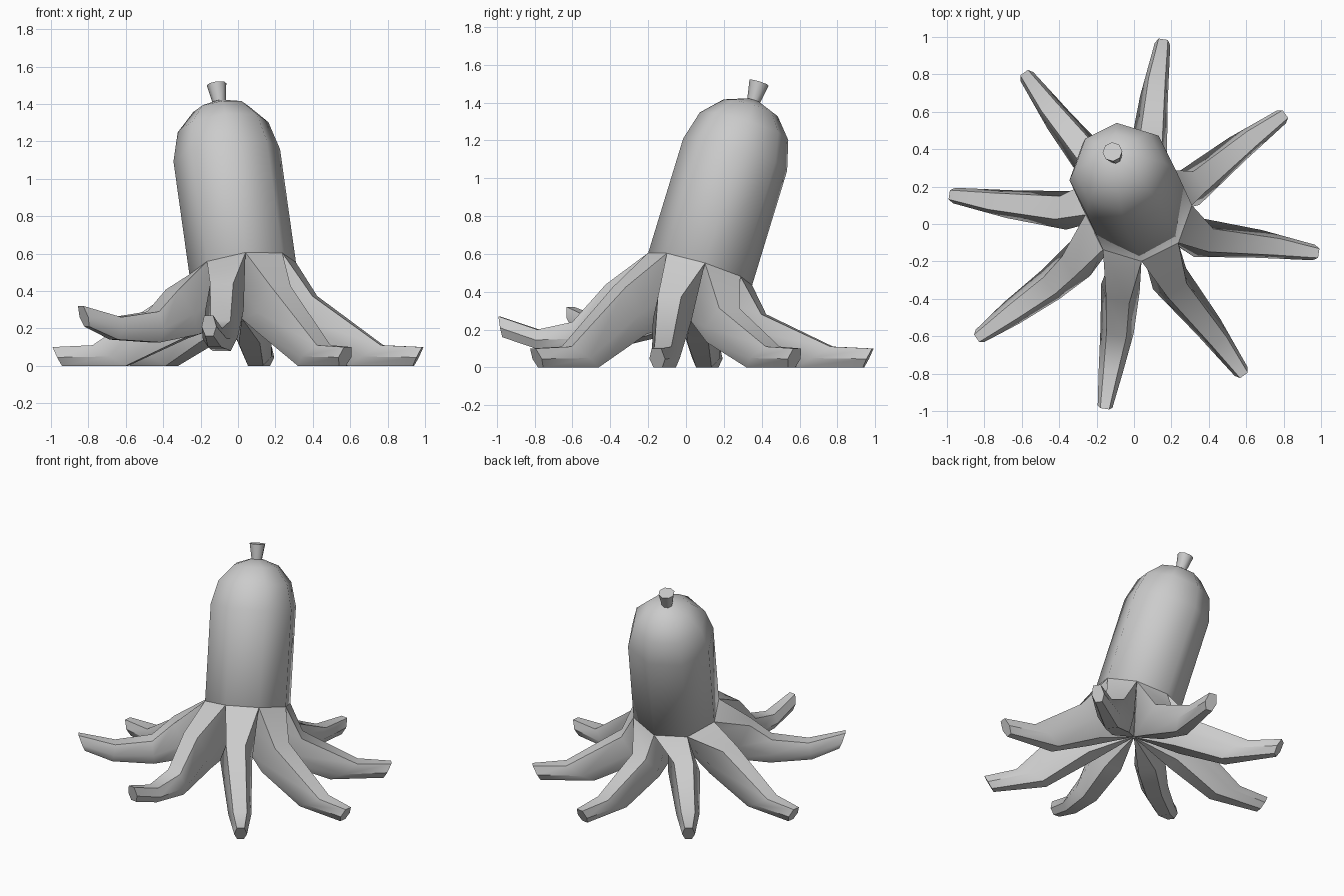
import bpy, bmesh
from math import sin, cos, radians
from mathutils import Vector as V

if "Cube" in bpy.data.objects:
    bpy.data.objects.remove(bpy.data.objects["Cube"])

# Leaning body axis and its perpendicular frame
AXIS = V((-0.14, 0.305, 1)).normalized()
U = (V((1, 0, 0)) - AXIS * AXIS.x).normalized()
W = AXIS.cross(U)
HUB = V((0.02, 0.02, 0.24))
BASE = V((0.025, 0.075, 0.52))


def ring(c, r, n=8, start=3):
    return [V(c) + r * (cos(radians(start + 360 * i / n)) * U + sin(radians(start + 360 * i / n)) * W)
            for i in range(n)]


def loft(name, rings):
    """Skin a list of equal-sized rings and cap both ends."""
    bm = bmesh.new()
    vs = [[bm.verts.new(p) for p in r] for r in rings]
    n = len(rings[0])
    for a, b in zip(vs, vs[1:]):
        for i in range(n):
            j = (i + 1) % n
            bm.faces.new((a[i], a[j], b[j], b[i]))
    bm.faces.new(vs[0][::-1])
    bm.faces.new(vs[-1])
    bmesh.ops.recalc_face_normals(bm, faces=bm.faces)
    me = bpy.data.meshes.new(name)
    bm.to_mesh(me)
    bm.free()
    ob = bpy.data.objects.new(name, me)
    bpy.context.collection.objects.link(ob)
    bpy.ops.object.select_all(action='DESELECT')
    ob.select_set(True)
    bpy.context.view_layer.objects.active = ob
    bpy.ops.object.shade_smooth_by_angle(angle=radians(48))
    return ob


# Body: underside cone, straight tube, rounded head
loft("body", [ring(HUB, 0.01), ring(BASE, 0.288), ring((-0.06, 0.26, 1.125), 0.288),
              ring((-0.08, 0.307, 1.275), 0.245), ring((-0.092, 0.342, 1.372), 0.15),
              ring((-0.098, 0.355, 1.41), 0.04)])

# Little flared knot on the head
loft("knot", [ring((-0.098, 0.352, 1.39), 0.032), ring((-0.115, 0.386, 1.505), 0.053)])

# Tentacles: stations are (top r, top z, bottom r, bottom z, half width)
SECTION = [(0.6, 1), (1, 0.45), (0.55, 0), (-0.55, 0), (-1, 0.45), (-0.6, 1)]
CORNERS = lambda deg: BASE + 0.288 * (cos(radians(deg)) * U + sin(radians(deg)) * W)
RAISED = {
    -144: [(0.56, 0.29, 0.55, 0.125, 0.09), (0.8, 0.26, 0.82, 0.14, 0.07), (1.04, 0.32, 1.0, 0.21, 0.04)],
    -99: [(0.6, 0.24, 0.56, 0.08, 0.09), (0.79, 0.2, 0.8, 0.1, 0.065), (1.0, 0.27, 0.98, 0.16, 0.04)],
}
GROUNDED = [(0.78, 0.11, 0.6, 0.0, 0.075), (1.0, 0.1, 0.95, 0.0, 0.042)]

for k in range(8):
    a = -189 + 45 * k
    s = sin(radians(a))
    knee = (0.42, 0.36 - 0.08 * s, 0.29, 0.15 - 0.03 * s, 0.105)
    stations = [knee] + RAISED.get(a, GROUNDED)
    cp, cm = CORNERS(a + 12), CORNERS(a - 33)
    hp, hm = HUB.lerp(cp, 0.03), HUB.lerp(cm, 0.03)
    rings = [[cp, cp.lerp(HUB, 0.5), hp, hm, cm.lerp(HUB, 0.5), cm]]
    for i, (rt, zt, rb, zb, w) in enumerate(stations):
        t = radians(a - (3 if i == 0 else 0))
        out, side = V((cos(t), sin(t), 0)), V((-sin(t), cos(t), 0))
        rings.append([out * (rb + (rt - rb) * v) + side * (w * u) + V((0, 0, zb + (zt - zb) * v))
                      for u, v in SECTION])
    loft(f"tentacle_{k + 1}", rings)
